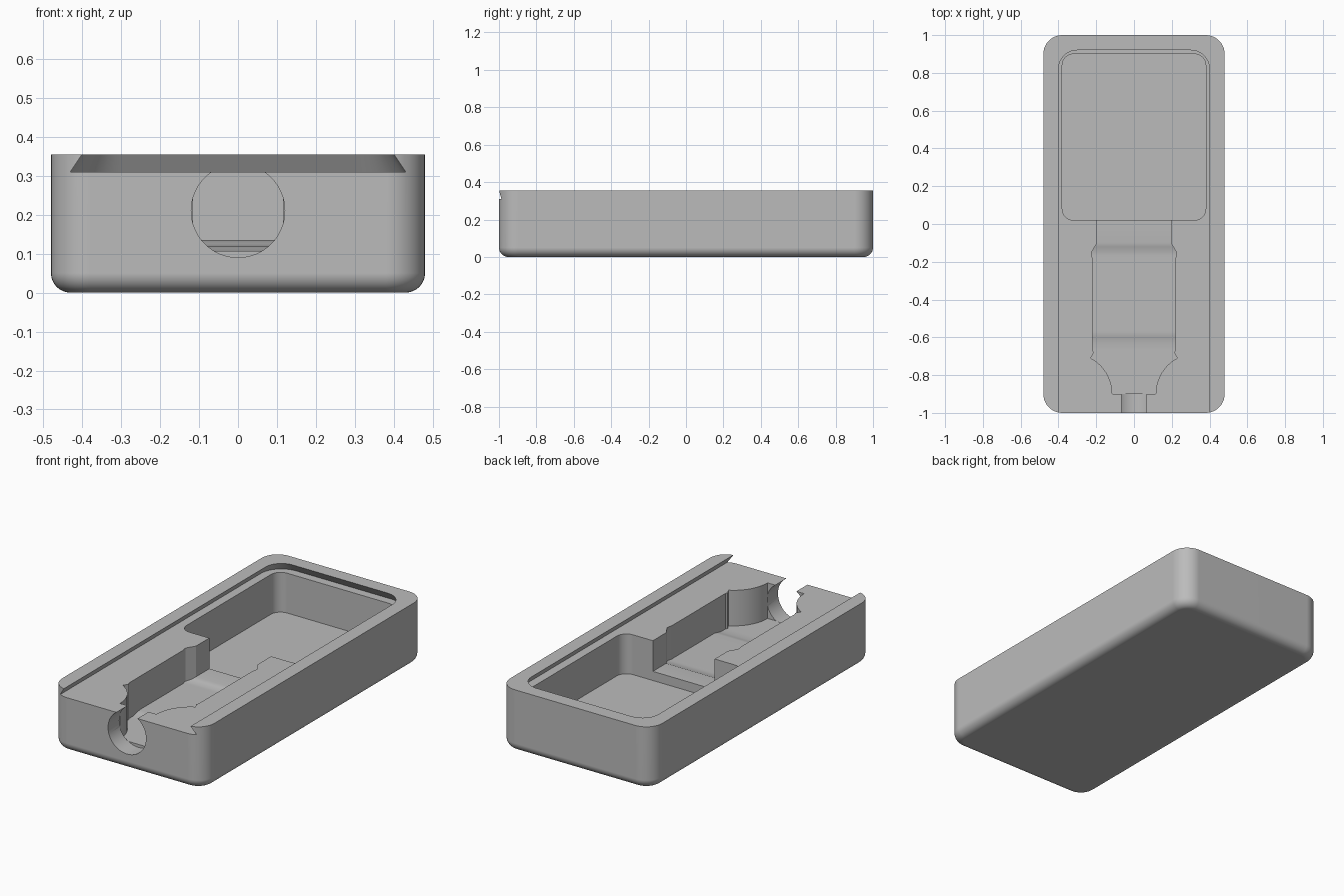
import bpy, bmesh, math

cube = bpy.data.objects.get("Cube")
if cube:
    bpy.data.objects.remove(cube, do_unlink=True)

grey = bpy.data.materials.new("plain grey")
grey.use_nodes = True
colour = (0.5, 0.5, 0.5, 1)
grey.diffuse_color = colour
grey.node_tree.nodes["Principled BSDF"].inputs["Base Color"].default_value = colour


def rounded_ring(x, y0, y1, r, z, steps=10):
    """Rounded rectangle of half width x between y0 and y1."""
    corners = [(x - r, y1 - r), (r - x, y1 - r), (r - x, y0 + r), (x - r, y0 + r)]
    ring = []
    for i, (cx, cy) in enumerate(corners):
        for k in range(steps + 1):
            a = math.pi / 2 * (i + k / steps)
            ring.append((cx + r * math.cos(a), cy + r * math.sin(a), z))
    return ring


def loft(name, rings):
    """Closed solid skinned through rings with equal point counts."""
    bm = bmesh.new()
    loops = [[bm.verts.new(p) for p in ring] for ring in rings]
    n = len(loops[0])
    for a, b in zip(loops, loops[1:]):
        for i in range(n):
            j = (i + 1) % n
            bm.faces.new((a[i], a[j], b[j], b[i]))
    bm.faces.new(loops[0][::-1])
    bm.faces.new(loops[-1])
    bmesh.ops.recalc_face_normals(bm, faces=bm.faces)
    mesh = bpy.data.meshes.new(name)
    bm.to_mesh(mesh)
    bm.free()
    mesh.materials.append(grey)
    obj = bpy.data.objects.new(name, mesh)
    bpy.context.collection.objects.link(obj)
    return obj


# Case body: rounded block with a filleted bottom edge
fillet, height = 0.05, 0.355
rings = []
for k in range(9):
    a = math.pi / 2 * k / 8
    inset = fillet * (1 - math.sin(a))
    rings.append(rounded_ring(0.48 - inset, inset - 1, 1 - inset, 0.1 - inset,
                              fillet * (1 - math.cos(a))))
rings.append(rounded_ring(0.48, -1, 1, 0.1, height))
body = loft("case_body", rings)

# Dovetail channel for a sliding lid, open at the front
lid_slot = loft("lid_slot_cutter", [
    rounded_ring(0.43, -1.4, 0.95, 0.13, 0.31),
    rounded_ring(0.37, -1.4, 0.89, 0.07, 0.40)])

# Deep rear pocket
pocket = loft("pocket_cutter", [
    rounded_ring(0.38, 0.02, 0.9, 0.06, 0.083),
    rounded_ring(0.38, 0.02, 0.9, 0.06, 0.33)])

# Neck and plug cavity: stations of (y, half width, floor height)
stations = [(0.06, 0.195, 0.135), (-0.10, 0.195, 0.135), (-0.12, 0.207, 0.126),
            (-0.15, 0.225, 0.121), (-0.165, 0.225, 0.12), (-0.18, 0.22, 0.12),
            (-0.57, 0.22, 0.12), (-0.60, 0.22, 0.1135), (-0.63, 0.22, 0.107),
            (-0.67, 0.22, 0.107), (-0.68, 0.213, 0.107)]
for k in range(11):
    a = math.radians(118 + 62 * k / 10)
    stations.append((-0.9 + 0.215 * math.sin(a), 0.33 + 0.215 * math.cos(a), 0.107))
stations = stations[:11] + [s for s in stations[11:] if s[0] < -0.705]
cavity = loft("cavity_cutter", [
    [(-w, y, z), (w, y, z), (w, y, 0.33), (-w, y, 0.33)] for y, w, z in stations])

# Round cable hole through the front wall
circle = [(0.12 * math.cos(math.tau * k / 64), 0.12 * math.sin(math.tau * k / 64) + 0.21)
          for k in range(64)]
cable_hole = loft("cable_hole_cutter", [[(x, y, z) for x, z in circle]
                                        for y in (-1.1, -0.899)])

# Cut everything out of the body
bpy.context.view_layer.objects.active = body
body.select_set(True)
for cutter in (lid_slot, pocket, cavity, cable_hole):
    mod = body.modifiers.new(cutter.name, "BOOLEAN")
    mod.operation = "DIFFERENCE"
    mod.solver = "EXACT"
    mod.object = cutter
    bpy.ops.object.modifier_apply(modifier=mod.name)
    bpy.data.objects.remove(cutter, do_unlink=True)

# Smooth fillets, crisp edges and clean flat faces
bpy.ops.object.shade_smooth_by_angle(angle=math.radians(30))
weighted = body.modifiers.new("flat_faces", "WEIGHTED_NORMAL")
weighted.keep_sharp = True
